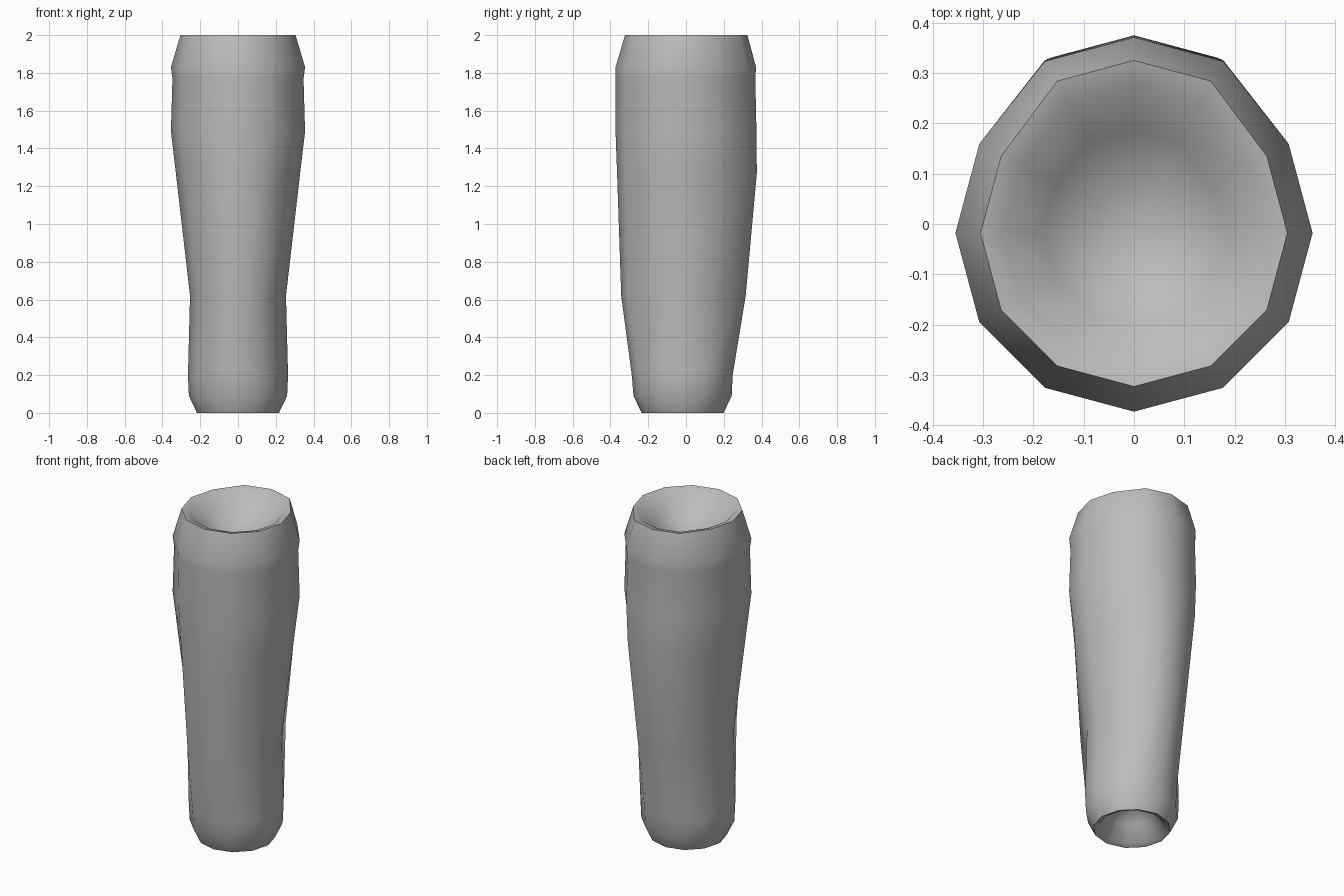
import bpy
import bmesh
import math

cube = bpy.data.objects.get("Cube")
if cube:
    bpy.data.objects.remove(cube, do_unlink=True)

SIDES = 12
CENTRE_Y = -0.018

# Limb sections: height, radius, front bulge, back bulge
SECTIONS = [
    (0.0, 0.217, 0.0, 0.0),
    (0.09, 0.26, 0.0, 0.0),
    (0.2, 0.265, 0.004, 0.0),
    (0.62, 0.254, 0.071, 0.08),
    (1.27, 0.329, 0.018, 0.064),
    (1.49, 0.355, 0.0, 0.036),
    (1.77, 0.347, 0.008, 0.038),
    (1.83, 0.355, 0.0, 0.034),
    (2.0, 0.305, 0.0, 0.038),
]

# Hollow in each end: scale of the rim, depth
HOLLOW = [(0.86, 0.012), (0.6, 0.10), (0.3, 0.155)]
HOLLOW_DEPTH = 0.17


def ring(bm, z, radius, front, back, scale=1.0):
    """One section: a circle whose front and back vertices are pushed out."""
    verts = []
    for i in range(SIDES):
        a = math.tau * i / SIDES
        y = math.sin(a)
        push = back if y > 0.8 * 1.05 else -front if y < -0.8 * 1.05 else 0.0
        verts.append(bm.verts.new((scale * radius * math.cos(a),
                                   CENTRE_Y + scale * (radius * y + push), z)))
    return verts


def bridge(bm, lower, upper):
    for i in range(SIDES):
        j = (i + 1) % SIDES
        bm.faces.new((lower[i], lower[j], upper[j], upper[i]))


def hollow_end(bm, rim, section, inward):
    """Dished cap running from the rim to a centre vertex."""
    z, shape = section[0], section[1:]
    last = rim
    for scale, depth in HOLLOW:
        inner = ring(bm, z + inward * depth, *shape, scale)
        bridge(bm, last, inner)
        last = inner
    tip = bm.verts.new((0, CENTRE_Y, z + inward * HOLLOW_DEPTH))
    for i in range(SIDES):
        bm.faces.new((last[i], last[(i + 1) % SIDES], tip))


# Limb body
bm = bmesh.new()
rings = [ring(bm, *s) for s in SECTIONS]
for lower, upper in zip(rings, rings[1:]):
    bridge(bm, lower, upper)
hollow_end(bm, rings[0], SECTIONS[0], 1)
hollow_end(bm, rings[-1], SECTIONS[-1], -1)
bmesh.ops.recalc_face_normals(bm, faces=bm.faces)

mesh = bpy.data.meshes.new("limb_segment")
bm.to_mesh(mesh)
bm.free()
limb = bpy.data.objects.new("limb_segment", mesh)
bpy.context.collection.objects.link(limb)

# Single grey colour
grey = bpy.data.materials.new("plain_grey")
grey.use_nodes = True
colour = (0.5, 0.5, 0.5, 1.0)
grey.diffuse_color = colour
grey.node_tree.nodes["Principled BSDF"].inputs["Base Color"].default_value = colour
mesh.materials.append(grey)

# Smooth sides with crisp rims
bpy.ops.object.select_all(action="DESELECT")
limb.select_set(True)
bpy.context.view_layer.objects.active = limb
bpy.ops.object.shade_smooth_by_angle(angle=math.radians(55))
